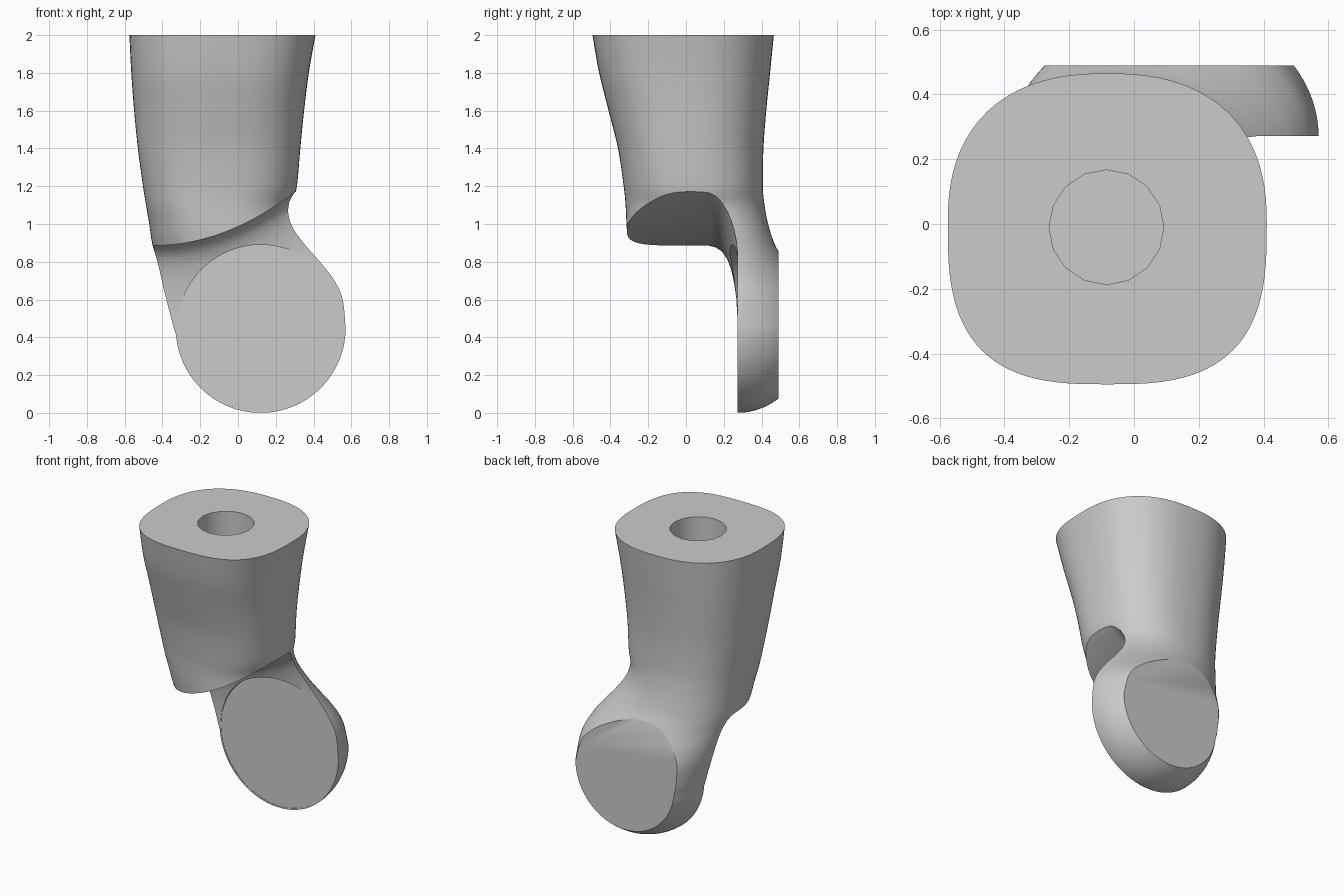
import bpy, bmesh, math

if "Cube" in bpy.data.objects:
    bpy.data.objects.remove(bpy.data.objects["Cube"])

PLATE_Y = 0.272                      # front face of the joint plate
DISC_X, DISC_Z, DISC_R = 0.12, 0.45, 0.45

grey = bpy.data.materials.new("plain grey")
grey.use_nodes = True
grey.diffuse_color = (0.6, 0.6, 0.6, 1)
grey.node_tree.nodes["Principled BSDF"].inputs["Base Color"].default_value = (0.6, 0.6, 0.6, 1)


def loft(name, rings):
    """Skin a stack of equal-length rings and cap both ends."""
    bm = bmesh.new()
    loops = [[bm.verts.new(p) for p in ring] for ring in rings]
    for a, b in zip(loops, loops[1:]):
        for i in range(len(a)):
            j = (i + 1) % len(a)
            bm.faces.new((a[i], a[j], b[j], b[i]))
    bm.faces.new(loops[0])
    bm.faces.new(loops[-1])
    bmesh.ops.recalc_face_normals(bm, faces=bm.faces)
    mesh = bpy.data.meshes.new(name)
    bm.to_mesh(mesh)
    bm.free()
    obj = bpy.data.objects.new(name, mesh)
    bpy.context.collection.objects.link(obj)
    mesh.materials.append(grey)
    return obj


def circle(cx, cz, r, y, n):
    return [(cx + r * math.cos(math.tau * i / n), y, cz + r * math.sin(math.tau * i / n))
            for i in range(n)]


def section(z, left, right, front, mid, back, n_front, n_back, count=96):
    """Rounded cross-section with separate front and back halves."""
    ring = []
    for i in range(count):
        c, s = math.cos(math.tau * i / count), math.sin(math.tau * i / count)
        n = n_back if s > 0 else n_front
        depth = back - mid if s > 0 else mid - front
        x = math.copysign(abs(c) ** (2 / n), c)
        y = math.copysign(abs(s) ** (2 / n), s)
        ring.append(((left + right) / 2 + x * (right - left) / 2, mid + y * depth, z))
    return ring


def smooth_rows(rows, steps=5):
    """Catmull-Rom interpolation between the key sections."""
    out = []
    for k in range(len(rows) - 1):
        quad = (rows[max(k - 1, 0)], rows[k], rows[k + 1], rows[min(k + 2, len(rows) - 1)])
        for s in range(steps):
            t = s / steps
            out.append([b + 0.5 * t * (c - a + t * (2 * a - 5 * b + 4 * c - d + t * (3 * (b - c) + d - a)))
                        for a, b, c, d in zip(*quad)])
    return out + [list(rows[-1])]


def cut(target, cutter):
    cutter.hide_render = True
    mod = target.modifiers.new("cut", 'BOOLEAN')
    mod.operation, mod.solver, mod.object = 'DIFFERENCE', 'EXACT', cutter
    bpy.ops.object.select_all(action='DESELECT')
    bpy.context.view_layer.objects.active = target
    target.select_set(True)
    bpy.ops.object.modifier_apply(modifier=mod.name)
    bpy.data.objects.remove(cutter)


# Rounded lower end: sections of a half ellipsoid
rings = []
for i in range(20):
    t = 0.06 + (math.pi / 2 - 0.06) * i / 20
    w = DISC_R * math.sin(t)
    rings.append(section(DISC_Z - DISC_R * math.cos(t), DISC_X - w, DISC_X + w,
                         0.27 - w * 0.8, 0.27, 0.27 + w * 0.88, 2, 2))

# Neck and upper limb: height, left, right, front, middle, back, roundness
keys = [
    (0.45, -0.34, 0.57, -0.10, 0.27, 0.665, 2, 2),
    (0.60, -0.38, 0.555, -0.22, 0.25, 0.63, 2, 2),
    (0.70, -0.405, 0.515, -0.28, 0.22, 0.58, 2.2, 2),
    (0.80, -0.43, 0.45, -0.31, 0.18, 0.52, 2.3, 2),
    (0.90, -0.455, 0.375, -0.31, 0.14, 0.467, 2.4, 2.1),
    (1.00, -0.47, 0.31, -0.315, 0.10, 0.435, 2.4, 2.2),
    (1.10, -0.487, 0.29, -0.32, 0.05, 0.416, 2.4, 2.3),
    (1.20, -0.503, 0.312, -0.33, 0.02, 0.407, 2.4, 2.4),
    (1.40, -0.53, 0.33, -0.36, 0, 0.41, 2.5, 2.4),
    (1.60, -0.55, 0.35, -0.41, 0, 0.425, 2.6, 2.4),
    (1.80, -0.565, 0.375, -0.46, 0, 0.445, 2.8, 2.4),
    (2.00, -0.575, 0.41, -0.495, 0, 0.465, 2.9, 2.4),
]
rings += [section(*row) for row in smooth_rows(keys)]
limb = loft("limb_segment", rings)

# Front notch under a curved hem, filleted into the plate
xs = [-1 + 2 * i / 60 for i in range(61)]
notch = []
for y, drop in ((-1, 0), (0.12, 0), (0.16, 0.01), (0.19, 0.03), (0.22, 0.075),
                (0.24, 0.13), (0.255, 0.2), (0.266, 0.28), (PLATE_Y, 0.38)):
    hem = [(x, y, 0.885 + 0.5 * max(x + 0.45, 0) ** 2 - drop) for x in xs]
    notch.append(hem + [(1, y, -1), (-1, y, -1)])
cut(limb, loft("notch_cutter", notch))

# Flat round joint face
cut(limb, loft("disc_cutter", [circle(DISC_X, DISC_Z, 0.44, y, 64) for y in (-0.1, PLATE_Y + 0.002)]))

# Flat back of the plate
back = [[(-2, y, -1), (2, y, -1), (2, y, 3), (-2, y, 3)] for y in (0.49, 2)]
cut(limb, loft("back_cutter", back))

# Peg socket in the top
socket = [[(x - 0.085, z - 0.01, h) for x, _, z in circle(0, 0, 0.177, 0, 16)] for h in (1.55, 2.2)]
cut(limb, loft("socket_cutter", socket))

bpy.ops.object.shade_smooth_by_angle(angle=math.radians(35))
